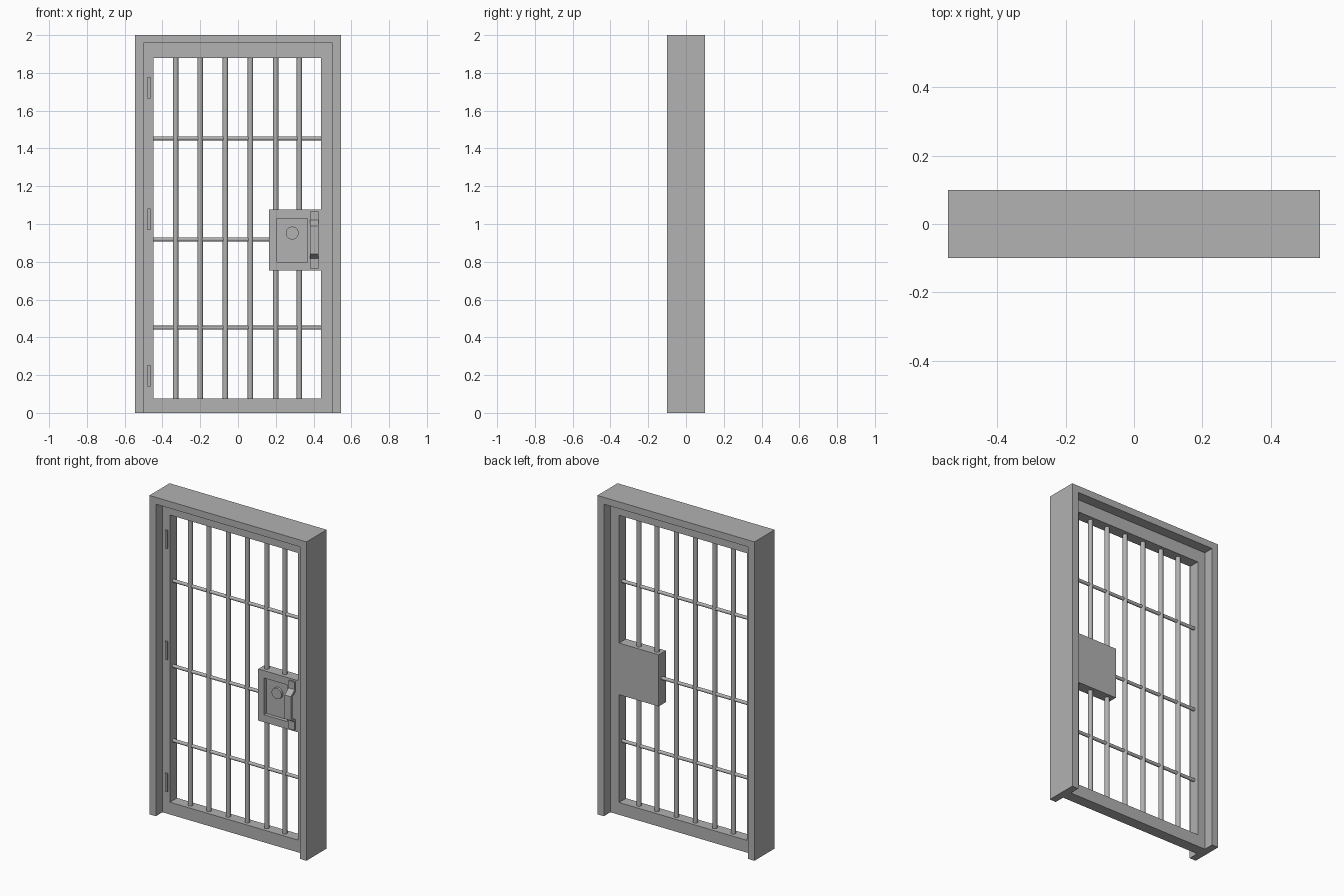
import bpy, bmesh, math
from mathutils import Matrix, Vector

if "Cube" in bpy.data.objects:
    bpy.data.objects.remove(bpy.data.objects["Cube"], do_unlink=True)

steel = bpy.data.materials.new("grey_steel")
steel.use_nodes = True
STEEL = (0.445, 0.445, 0.445, 1)
steel.diffuse_color = STEEL
steel.node_tree.nodes["Principled BSDF"].inputs["Base Color"].default_value = STEEL


def finish(name, bm, smooth=False):
    bmesh.ops.recalc_face_normals(bm, faces=bm.faces[:])
    mesh = bpy.data.meshes.new(name)
    bm.to_mesh(mesh)
    bm.free()
    mesh.materials.append(steel)
    obj = bpy.data.objects.new(name, mesh)
    bpy.context.collection.objects.link(obj)
    if smooth:
        bpy.ops.object.select_all(action="DESELECT")
        obj.select_set(True)
        bpy.context.view_layer.objects.active = obj
        bpy.ops.object.shade_smooth_by_angle(angle=math.radians(40))
    return obj


def prism(name, outline, depth):
    """Closed outline of 3D points, extruded along the depth vector."""
    bm = bmesh.new()
    face = bm.faces.new([bm.verts.new(p) for p in outline])
    new = bmesh.ops.extrude_face_region(bm, geom=[face])["geom"]
    bmesh.ops.translate(bm, vec=Vector(depth),
                        verts=[v for v in new if isinstance(v, bmesh.types.BMVert)])
    return finish(name, bm)


def box(name, x, y, z):
    outline = [(x[0], y[0], z[0]), (x[1], y[0], z[0]), (x[1], y[0], z[1]), (x[0], y[0], z[1])]
    return prism(name, outline, (0, y[1] - y[0], 0))


def ring(name, outer, inner, y0, y1, floor=None):
    """Rectangular surround (x0, x1, z0, z1); a floor depth makes it a closed recess."""
    bm = bmesh.new()

    def loop(r, y):
        return [bm.verts.new((r[i], y, r[k])) for i, k in ((0, 2), (1, 2), (1, 3), (0, 3))]

    def bridge(a, b):
        for i in range(4):
            j = (i + 1) % 4
            bm.faces.new((a[i], a[j], b[j], b[i]))

    front_out, front_in, back_out = loop(outer, y0), loop(inner, y0), loop(outer, y1)
    back_in = loop(inner, y1 if floor is None else floor)
    bridge(front_out, front_in)
    bridge(front_out, back_out)
    bridge(front_in, back_in)
    if floor is None:
        bridge(back_out, back_in)
    else:
        bm.faces.new(back_out)
        bm.faces.new(back_in)
    return finish(name, bm)


def rod(name, start, end, radius, sides=16):
    a, b = Vector(start), Vector(end)
    turn = (b - a).to_track_quat("Z", "Y").to_matrix().to_4x4()
    bm = bmesh.new()
    bmesh.ops.create_cone(bm, cap_ends=True, segments=sides, radius1=radius, radius2=radius,
                          depth=(b - a).length, matrix=Matrix.Translation((a + b) / 2) @ turn)
    return finish(name, bm, smooth=True)


# Outer frame: open at the bottom, standing on two legs
W, IN, TOP, T = 0.545, 0.5, 1.957, 0.035
frame = [(-W, 0), (-W, 2), (W, 2), (W, 0), (IN, 0), (IN, TOP), (-IN, TOP), (-IN, 0)]
prism("outer_frame", [(x, -0.1, z) for x, z in frame], (0, 0.2, 0))

# Inner surround and door leaf
leaf = (-0.478, 0.47, 0.037, 1.917)
opening = (-0.448, 0.44, 0.077, 1.878)
ring("inner_surround", (-IN, IN, 0, TOP), leaf, -T, T)
ring("door_leaf", leaf, opening, -T, T)

# Lock casing with recessed panel
lock = (0.165, 0.44, 0.753, 1.077)
ring("lock_casing", lock, (0.205, 0.368, 0.80, 1.03), -T, T, floor=-0.012)
rod("lock_cylinder", (0.287, -0.01, 0.952), (0.287, -0.028, 0.952), 0.034, 32)

# Vertical bars, interrupted by the lock
for i, x in enumerate((-0.33, -0.2, -0.067, 0.066, 0.2, 0.325), 1):
    z0, z1 = opening[2], opening[3]
    if x < lock[0]:
        rod(f"vertical_bar_{i}", (x, 0, z0), (x, 0, z1), 0.0145)
    else:
        rod(f"vertical_bar_{i}_lower", (x, 0, z0), (x, 0, lock[2]), 0.0145)
        rod(f"vertical_bar_{i}_upper", (x, 0, lock[3]), (x, 0, z1), 0.0145)

# Horizontal bars
for i, z in enumerate((0.451, 0.918, 1.453), 1):
    end = lock[0] if lock[2] < z < lock[3] else opening[1]
    rod(f"horizontal_bar_{i}", (opening[0], 0, z), (end, 0, z), 0.0105)

# Hinge plates
for i, z in enumerate((0.197, 1.025, 1.722), 1):
    box(f"hinge_{i}", (leaf[0], -0.463), (-T - 0.008, -T), (z - 0.057, z + 0.057))

# Pull handle: bent strap with two feet
face, out, thick = -T, -0.083, 0.014
strap = [(face, 1.066), (face - 0.01, 1.066), (face - 0.01, 1.02), (out, 0.99),
         (out, 0.84), (face - 0.01, 0.817), (face - 0.01, 0.764), (face, 0.764),
         (face, 0.826), (out + thick, 0.852), (out + thick, 0.98), (face, 1.008)]
prism("pull_handle", [(0.382, y, z) for y, z in strap], (0.043, 0, 0))
